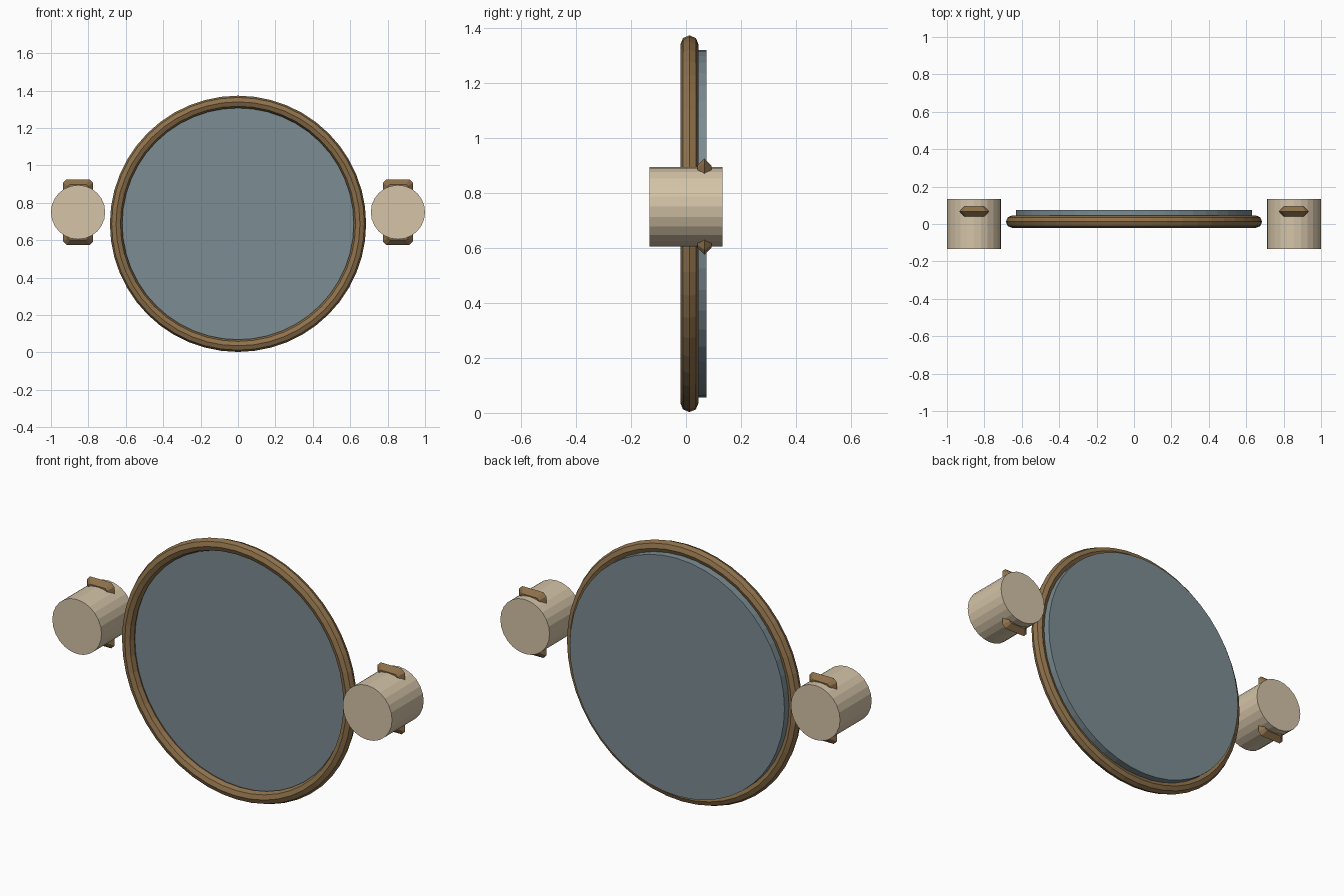
import bpy, bmesh, math

if "Cube" in bpy.data.objects:
    bpy.data.objects.remove(bpy.data.objects["Cube"])


def material(name, rgb):
    m = bpy.data.materials.new(name)
    m.diffuse_color = (*rgb, 1)
    m.use_nodes = True
    m.node_tree.nodes["Principled BSDF"].inputs["Base Color"].default_value = m.diffuse_color
    return m


BRONZE = material("bronze brown", (0.27, 0.165, 0.07))
GLASS = material("slate blue glass", (0.20, 0.265, 0.29))
CREAM = material("cream wax", (0.66, 0.55, 0.39))
UPRIGHT = (math.pi / 2, 0, 0)


def finish(name, mat):
    ob = bpy.context.object
    ob.name = name
    ob.data.materials.append(mat)
    return ob


def disc(name, x, z, y0, y1, radius, sides, mat):
    bpy.ops.mesh.primitive_cylinder_add(
        vertices=sides, radius=radius, depth=y1 - y0,
        location=(x, (y0 + y1) / 2, z), rotation=UPRIGHT)
    return finish(name, mat)


def chamfered(w, h, c):
    """Rectangle outline (half sizes) with cut corners."""
    return [(w, -h + c), (w, h - c), (w - c, h), (-w + c, h),
            (-w, h - c), (-w, -h + c), (-w + c, -h), (w - c, -h)]


def clip(name, x, y, z):
    """Upright band with a ridge around its rim."""
    bm = bmesh.new()
    rings = []
    for dy, inset in ((-0.026, 0.026), (0, 0), (0.026, 0.026)):
        outline = chamfered(0.08 - inset, 0.175 - inset, 0.018 - inset * 0.3)
        rings.append([bm.verts.new((x + a, y + dy, z + b)) for a, b in outline])
    for r0, r1 in zip(rings, rings[1:]):
        for i in range(8):
            j = (i + 1) % 8
            bm.faces.new((r0[i], r0[j], r1[j], r1[i]))
    bm.faces.new(rings[0])
    bm.faces.new(rings[-1])
    bmesh.ops.recalc_face_normals(bm, faces=bm.faces)
    me = bpy.data.meshes.new(name)
    bm.to_mesh(me)
    bm.free()
    me.materials.append(BRONZE)
    bpy.context.collection.objects.link(bpy.data.objects.new(name, me))


# Round mirror: frame and glass
bpy.ops.mesh.primitive_torus_add(
    major_segments=48, minor_segments=8, major_radius=0.652, minor_radius=0.033,
    location=(0, 0.0125, 0.688), rotation=UPRIGHT)
finish("mirror_frame", BRONZE)
disc("mirror_glass", 0, 0.688, 0.025, 0.075, 0.632, 48, GLASS)

# Side drums with their clips
for side, x in (("left", -0.855), ("right", 0.855)):
    disc(side + "_drum", x, 0.75, -0.133, 0.133, 0.145, 24, CREAM)
    clip(side + "_clip", x, 0.067, 0.75)
